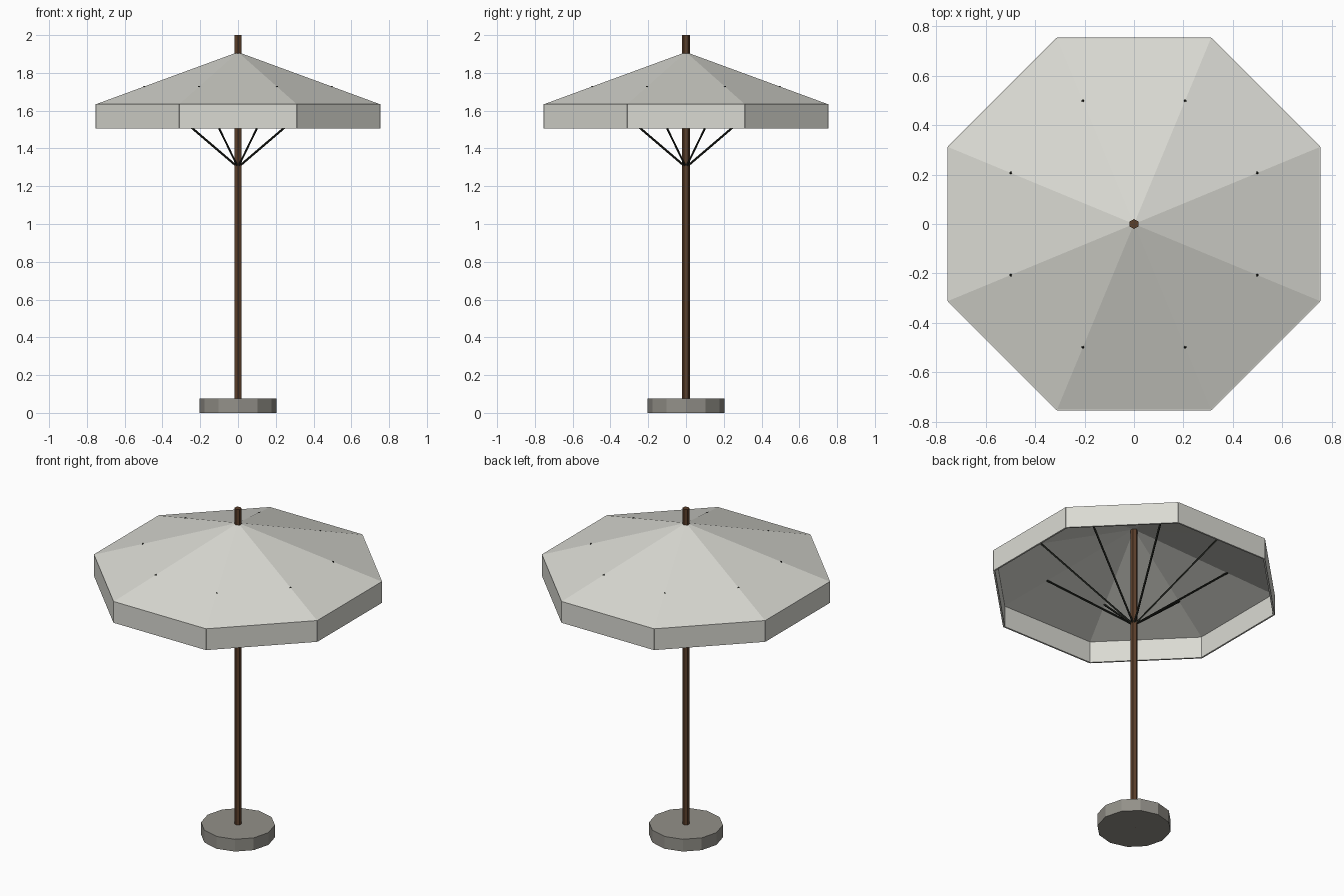
import bpy, math
from mathutils import Vector

if "Cube" in bpy.data.objects:
    bpy.data.objects.remove(bpy.data.objects["Cube"])


def mat(name, rgb):
    m = bpy.data.materials.new(name)
    m.diffuse_color = (*rgb, 1)
    m.use_nodes = True
    m.node_tree.nodes["Principled BSDF"].inputs["Base Color"].default_value = m.diffuse_color
    return m


CLOTH = mat("pale canvas", (0.70, 0.70, 0.65))
WOOD = mat("brown wood", (0.105, 0.05, 0.024))
STONE = mat("grey stone", (0.29, 0.28, 0.25))
METAL = mat("dark metal", (0.014, 0.016, 0.012))


def finish(name, m):
    ob = bpy.context.object
    ob.name = name
    ob.data.materials.append(m)
    return ob


def rod(name, m, a, b, r, sides):
    """Straight prism from point a to point b."""
    a, b = Vector(a), Vector(b)
    d = b - a
    bpy.ops.mesh.primitive_cylinder_add(
        vertices=sides, radius=r, depth=d.length, location=(a + b) / 2,
        rotation=d.to_track_quat('Z', 'Y').to_euler())
    return finish(name, m)


# Base and pole
bpy.ops.mesh.primitive_cylinder_add(vertices=12, radius=0.205, depth=0.075,
                                    location=(0, 0, 0.0375))
finish("base", STONE)
bpy.ops.mesh.primitive_cylinder_add(vertices=6, radius=0.02, depth=2.0,
                                    location=(0, 0, 1.0))
finish("pole", WOOD)

# Octagonal canopy, open underneath
EAVE, APEX = 1.635, 1.91
bpy.ops.mesh.primitive_cone_add(
    vertices=8, radius1=0.811, radius2=0, depth=APEX - EAVE, end_fill_type='NOTHING',
    location=(0, 0, (APEX + EAVE) / 2), rotation=(0, 0, math.pi / 8))
finish("canopy", CLOTH)

for i in range(8):
    # Hanging valance panel on each side
    a = i * math.pi / 4
    bpy.ops.mesh.primitive_cube_add(
        size=1, location=(0.749 * math.cos(a), 0.749 * math.sin(a), 1.57),
        rotation=(0, 0, a))
    bpy.context.object.scale = (0.01, 0.622, 0.13)
    finish(f"valance_panel_{i + 1}", CLOTH)

    # Thin strut from the pole to each canopy ridge
    a += math.pi / 8
    rod(f"strut_{i + 1}", METAL, (0, 0, 1.3),
        (0.542 * math.cos(a), 0.542 * math.sin(a), 1.728), 0.006, 4)
